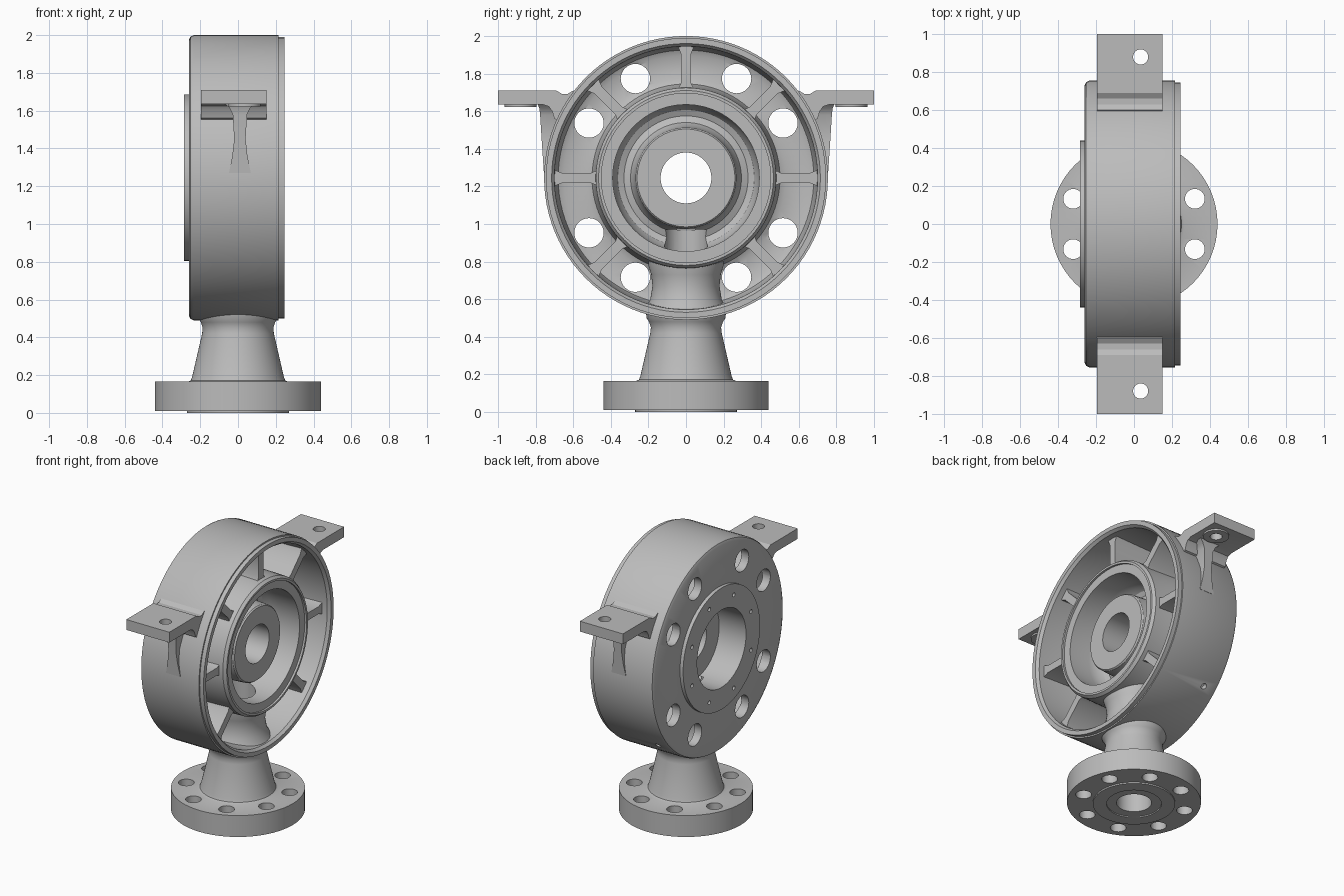
import bpy, bmesh
from math import sin, cos, pi, radians, sqrt
from mathutils import Vector

cube = bpy.data.objects.get("Cube")
if cube:
    bpy.data.objects.remove(cube, do_unlink=True)

AXIS_Z = 1.245            # height of the casing axis

metal = bpy.data.materials.new("cast_grey")
metal.use_nodes = True
GREY = (0.5, 0.5, 0.5, 1)
metal.diffuse_color = GREY
metal.node_tree.nodes["Principled BSDF"].inputs["Base Color"].default_value = GREY


def make(name, bm):
    bmesh.ops.recalc_face_normals(bm, faces=bm.faces)
    mesh = bpy.data.meshes.new(name)
    bm.to_mesh(mesh)
    bm.free()
    mesh.materials.append(metal)
    ob = bpy.data.objects.new(name, mesh)
    bpy.context.collection.objects.link(ob)
    return ob


def lathe(name, profile, place, seg=96):
    """Revolve a closed (height, radius) profile; place maps h, u, v to a point."""
    bm = bmesh.new()
    rings = []
    for i in range(seg):
        a = 2 * pi * i / seg
        rings.append([bm.verts.new(place(h, r * cos(a), r * sin(a))) for h, r in profile])
    n = len(profile)
    for i in range(seg):
        p, q = rings[i], rings[(i + 1) % seg]
        for j in range(n):
            k = (j + 1) % n
            bm.faces.new((p[j], p[k], q[k], q[j]))
    return make(name, bm)


def loft(name, sections):
    """Bridge equal-sized point loops and cap both ends."""
    bm = bmesh.new()
    loops = [[bm.verts.new(p) for p in s] for s in sections]
    n = len(loops[0])
    for a, b in zip(loops, loops[1:]):
        for j in range(n):
            k = (j + 1) % n
            bm.faces.new((a[j], a[k], b[k], b[j]))
    bm.faces.new(loops[0])
    bm.faces.new(loops[-1])
    return make(name, bm)


def drill(ob, holes):
    """Cut cylinders given as (start, end, radius)."""
    bm = bmesh.new()
    for start, end, r in holes:
        a, b = Vector(start), Vector(end)
        mat = (b - a).to_track_quat('Z', 'Y').to_matrix().to_4x4()
        mat.translation = (a + b) / 2
        bmesh.ops.create_cone(bm, cap_ends=True, segments=32, radius1=r, radius2=r,
                              depth=(b - a).length, matrix=mat)
    cutter = make("hole_cutter", bm)
    cutter.hide_render = True
    mod = ob.modifiers.new("holes", 'BOOLEAN')
    mod.operation = 'DIFFERENCE'
    mod.solver = 'EXACT'
    mod.object = cutter
    bpy.ops.object.select_all(action='DESELECT')
    bpy.context.view_layer.objects.active = ob
    ob.select_set(True)
    bpy.ops.object.modifier_apply(modifier=mod.name)
    bpy.data.objects.remove(cutter, do_unlink=True)


def along_x(h, u, v):
    return (h, u, AXIS_Z + v)


def along_z(h, u, v):
    return (u, v, h)


def polar(x, r, deg):
    return along_x(x, r * cos(radians(deg)), r * sin(radians(deg)))


# Round casing: outer rim, open annulus, inner ring, channel, hub and rear boss
casing = lathe("casing", [
    (-0.26, 0.73), (-0.252, 0.747), (-0.235, 0.755), (0.215, 0.755), (0.215, 0.745),
    (0.245, 0.745), (0.245, 0.715), (0.225, 0.70),
    (-0.15, 0.69), (-0.185, 0.68), (-0.2, 0.65), (-0.2, 0.53), (-0.185, 0.50), (-0.15, 0.49),
    (0.215, 0.48), (0.235, 0.465), (0.235, 0.45), (0.22, 0.45), (0.22, 0.39),
    (0.06, 0.39), (0, 0.383), (-0.035, 0.362), (-0.05, 0.33), (-0.035, 0.295), (0, 0.277),
    (0.145, 0.268), (0.155, 0.26), (0.155, 0.135),
    (-0.07, 0.135), (-0.07, 0.28), (-0.285, 0.28), (-0.285, 0.44), (-0.26, 0.44),
], along_x)

# Rear plate holes, small boss holes, outlet port and side drain
holes = [(polar(-0.3, 0.593, a), polar(-0.05, 0.593, a), 0.078)
         for base in (0, 180) for a in (base + 29.5, base + 63, base - 29.5, base - 63)]
holes += [(polar(-0.3, 0.365, 22.5 + 45 * i), polar(-0.22, 0.365, 22.5 + 45 * i), 0.014)
          for i in range(8)]
holes.append(((0, 0, 0.4), (0, 0, 0.97), 0.115))
holes.append((polar(-0.15, 0.72, -45), polar(-0.15, 0.8, -45), 0.02))
drill(casing, holes)

# Radial ribs with flared ends, leaving the bottom free for the outlet
half = [(0.465, 0.045), (0.505, 0.027), (0.66, 0.027), (0.705, 0.045)]
outline = half + [(r, -w) for r, w in reversed(half)]
for i in range(7):
    a = radians(-45 + 45 * i)
    flat = [(r * cos(a) - w * sin(a), r * sin(a) + w * cos(a)) for r, w in outline]
    loft(f"rib_{i + 1}", [[along_x(x, u, v) for u, v in flat] for x in (-0.21, 0.185)])

# Outlet pipe and bottom flange in one turned part
outlet = lathe("outlet_flange", [
    (0, 0.18), (0, 0.27), (0.01, 0.27), (0.01, 0.44), (0.165, 0.44), (0.165, 0.265),
    (0.172, 0.25), (0.19, 0.243), (0.42, 0.19), (0.45, 0.187), (0.48, 0.197), (0.5, 0.21),
    (0.55, 0.215), (0.6, 0.19), (0.67, 0.178), (0.73, 0.185), (0.78, 0.2), (0.82, 0.2),
    (0.82, 0.115), (0.008, 0.115), (0.008, 0.18),
], along_z, 64)
bolts = [radians(22.5 + 45 * i) for i in range(8)]
drill(outlet, [((0.347 * cos(a), 0.347 * sin(a), -0.1),
                (0.347 * cos(a), 0.347 * sin(a), 0.22), 0.052) for a in bolts])

# Support brackets on both sides: plate, gusset and spot face
plate = [(1, 1.635), (1, 1.71), (0.69, 1.71), (0.66, 1.692), (0.63, 1.692), (0.6, 1.71),
         (0.57, 1.69), (0.66, 1.54), (0.7, 1.56), (0.712, 1.6), (0.73, 1.625), (0.76, 1.635)]
gusset = [(1.64, 0.085, 0.79), (1.615, 0.055, 0.78), (1.58, 0.038, 0.776), (1.45, 0.03, 0.768),
          (1.36, 0.04, 0.762), (1.27, 0.058, 0.756)]
for side, s in (("left", 1), ("right", -1)):
    bracket = loft(f"bracket_plate_{side}",
                   [[(x, s * y, z) for y, z in plate] for x in (-0.195, 0.15)])
    drill(bracket, [((0.035, s * 0.88, 1.5), (0.035, s * 0.88, 1.8), 0.04)])
    sections = []
    for z, w, y in gusset:
        inner = sqrt(0.72 ** 2 - (z - AXIS_Z) ** 2)
        sections.append([(0.01 - w, s * inner, z), (0.01 + w, s * inner, z),
                         (0.01 + w, s * y, z), (0.01 - w, s * y, z)])
    loft(f"bracket_gusset_{side}", sections)
    lathe(f"spot_face_{side}", [(1.623, 0.04), (1.623, 0.085), (1.637, 0.085), (1.637, 0.04)],
          lambda h, u, v: (0.035 + u, s * 0.88 + v, h), 32)

# Smooth curved surfaces, keep machined edges sharp
bpy.ops.object.select_all(action='DESELECT')
for ob in bpy.context.collection.objects:
    if ob.type == 'MESH':
        ob.select_set(True)
        bpy.context.view_layer.objects.active = ob
bpy.ops.object.shade_smooth_by_angle(angle=radians(30))
